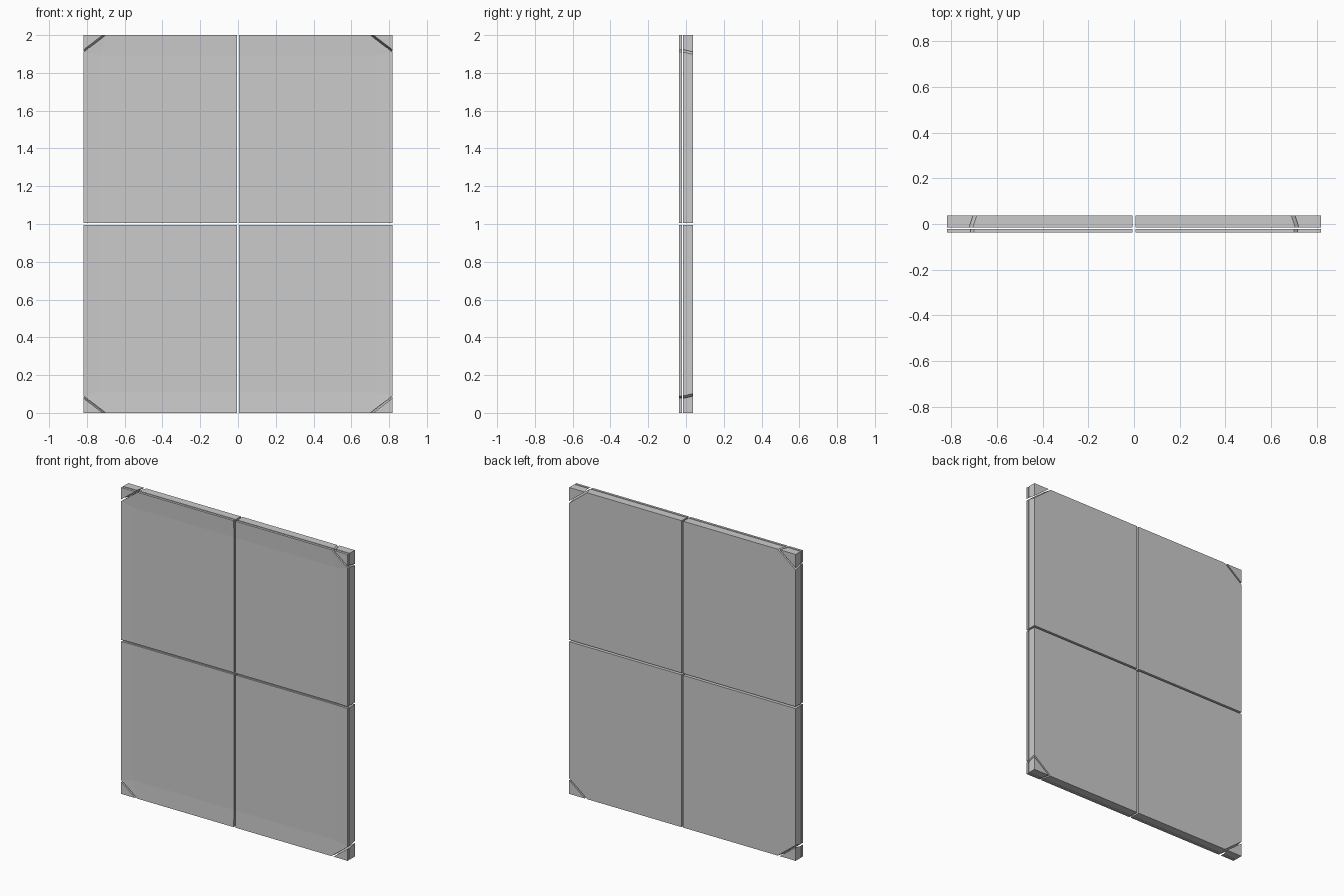
import bpy, bmesh

if "Cube" in bpy.data.objects:
    bpy.data.objects.remove(bpy.data.objects["Cube"])

W, H = 0.818, 1.0        # half width, half height
G = 0.006                # half of the cross-shaped gap
FRONT, RECESS, PLATE_BACK = -0.037, -0.033, -0.022
SLAB_FRONT, SLAB_BACK = -0.016, 0.037


def build(name, verts, faces, sx, sz):
    """Mirror a part into a quadrant and make it an object."""
    bm = bmesh.new()
    vs = [bm.verts.new((x * sx, y, H + z * sz)) for x, y, z in verts]
    for f in faces:
        bm.faces.new([vs[i] for i in f])
    bmesh.ops.recalc_face_normals(bm, faces=bm.faces)
    me = bpy.data.meshes.new(name)
    bm.to_mesh(me)
    bm.free()
    ob = bpy.data.objects.new(name, me)
    bpy.context.collection.objects.link(ob)


def prism(name, front, back, y0, y1, sx, sz):
    n = len(front)
    verts = [(x, y0, z) for x, z in front] + [(x, y1, z) for x, z in back]
    faces = [range(n), range(n, 2 * n)]
    faces += [(i, (i + 1) % n, (i + 1) % n + n, i + n) for i in range(n)]
    build(name, verts, faces, sx, sz)


def cut_panel(a, b):
    return [(G, G), (W, G), (W, H - b), (W - a, H), (G, H)]


def corner(a, b):
    return [(W, H - b), (W, H), (W - a, H)]


def front_plate(name, a, b, sx, sz):
    # Outline, with the ends of the shallow recessed centre on the gap edges
    ix, iz = 0.73, 0.89
    out = [(G, G), (ix, G), (W, G), (W, H - b), (W - a, H), (G, H), (G, iz)]
    depth = [RECESS, RECESS, FRONT, FRONT, FRONT, FRONT, RECESS]
    n = len(out)
    verts = [(x, y, z) for (x, z), y in zip(out, depth)]
    verts += [(x, PLATE_BACK, z) for x, z in out]
    verts.append((ix, RECESS, iz))
    c = 2 * n
    faces = [(0, 1, c, 6), (1, 2, 3, c), (3, 4, c), (4, 5, 6, c), range(n, 2 * n)]
    faces += [(i, (i + 1) % n, (i + 1) % n + n, i + n) for i in range(n)]
    build(name, verts, faces, sx, sz)


for sx, side in ((-1, "left"), (1, "right")):
    for sz, level in ((-1, "lower"), (1, "upper")):
        tag = f"{level}_{side}"
        # Thin front plate and its loose corner
        front_plate("front_plate_" + tag, 0.118, 0.09, sx, sz)
        tri = corner(0.102, 0.078)
        prism("front_corner_" + tag, tri, tri, FRONT, PLATE_BACK, sx, sz)
        # Thick rear slab with slanted corner cut, and its loose corner
        prism("rear_slab_" + tag, cut_panel(0.113, 0.09), cut_panel(0.13, 0.102),
              SLAB_FRONT, SLAB_BACK, sx, sz)
        prism("rear_corner_" + tag, corner(0.097, 0.077), corner(0.114, 0.089),
              SLAB_FRONT, SLAB_BACK, sx, sz)
